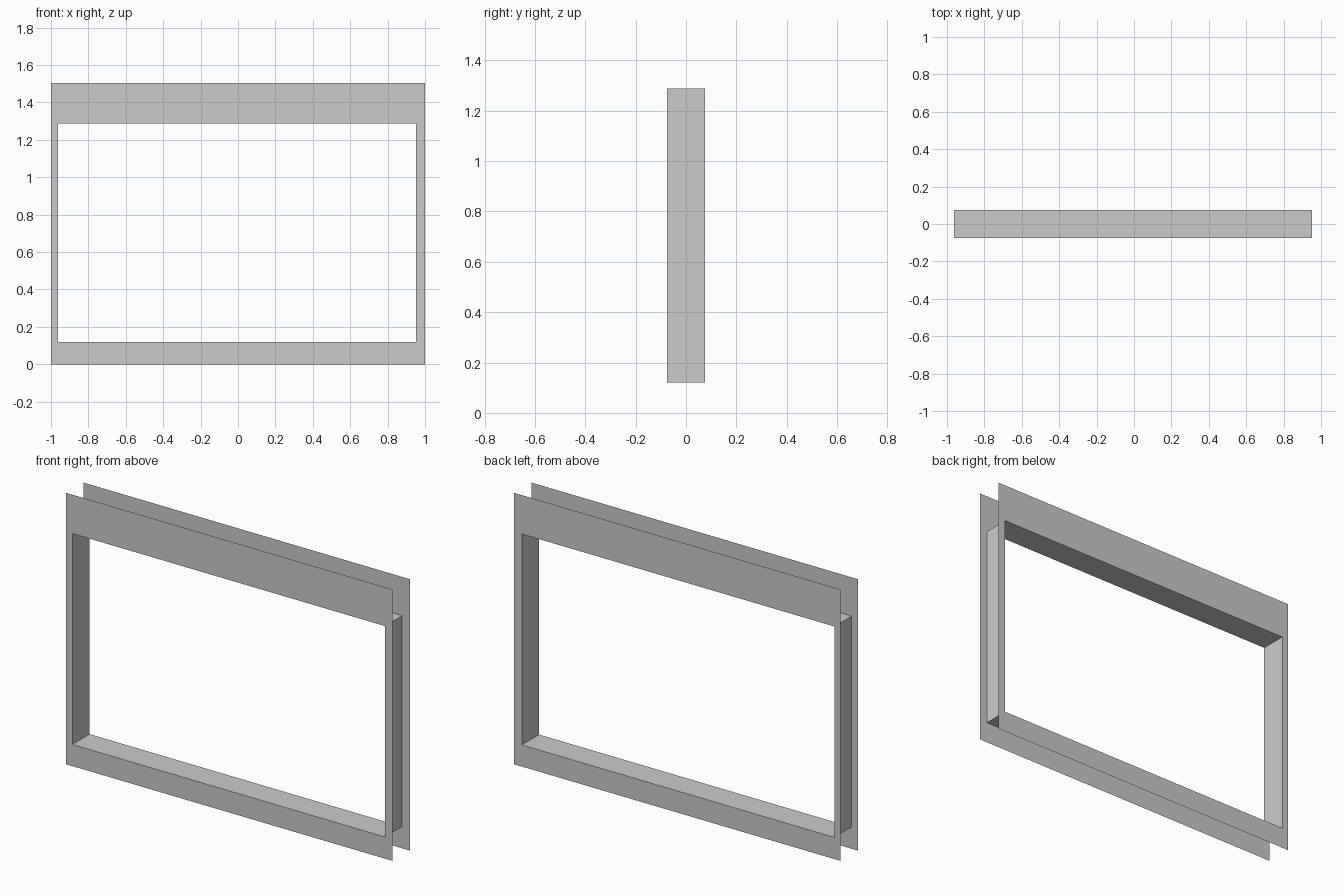
import bpy
import bmesh

if "Cube" in bpy.data.objects:
    bpy.data.objects.remove(bpy.data.objects["Cube"])

HALF_DEPTH = 0.075
OUTER = (-1.0, 1.0, 0.0, 1.503)        # left, right, bottom, top
OPENING = (-0.962, 0.953, 0.12, 1.288)


def corners(bm, rect, y):
    left, right, bottom, top = rect
    points = ((left, bottom), (right, bottom), (right, top), (left, top))
    return [bm.verts.new((x, y, z)) for x, z in points]


def bridge(bm, a, b):
    # ring of four quads between two rectangular loops
    for i in range(4):
        j = (i + 1) % 4
        bm.faces.new((a[i], a[j], b[j], b[i]))


bm = bmesh.new()
front_outer = corners(bm, OUTER, -HALF_DEPTH)
front_inner = corners(bm, OPENING, -HALF_DEPTH)
back_inner = corners(bm, OPENING, HALF_DEPTH)
back_outer = corners(bm, OUTER, HALF_DEPTH)

# Front trim, opening lining, back trim; the outer rim stays open
bridge(bm, front_outer, front_inner)
bridge(bm, front_inner, back_inner)
bridge(bm, back_inner, back_outer)

mesh = bpy.data.meshes.new("window_frame")
bm.to_mesh(mesh)
bm.free()
frame = bpy.data.objects.new("window_frame", mesh)
bpy.context.collection.objects.link(frame)
